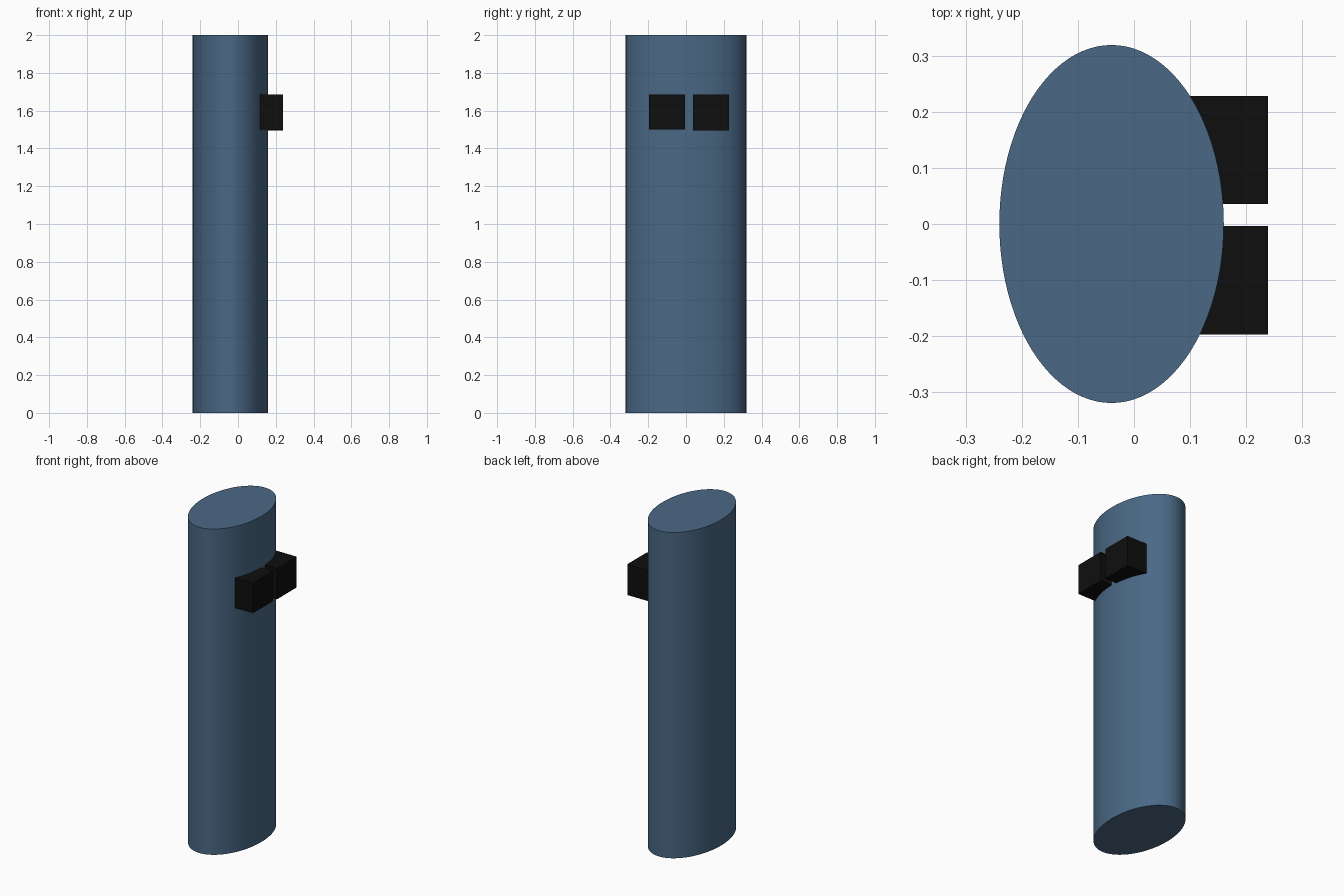
import bpy
import math

if "Cube" in bpy.data.objects:
    bpy.data.objects.remove(bpy.data.objects["Cube"])


def material(name, rgb):
    m = bpy.data.materials.new(name)
    m.diffuse_color = (*rgb, 1.0)
    m.use_nodes = True
    m.node_tree.nodes["Principled BSDF"].inputs["Base Color"].default_value = m.diffuse_color
    return m


blue = material("slate blue", (0.068, 0.14, 0.235))
black = material("black", (0.0045, 0.0045, 0.0045))


def finish(name, mat, scale):
    ob = bpy.context.object
    ob.name = name
    ob.scale = scale
    bpy.ops.object.transform_apply(location=False, rotation=False, scale=True)
    ob.data.materials.append(mat)
    return ob


def box(name, lo, hi, mat):
    centre = [(a + b) / 2 for a, b in zip(lo, hi)]
    bpy.ops.mesh.primitive_cube_add(size=1, location=centre)
    return finish(name, mat, [b - a for a, b in zip(lo, hi)])


# Oval column
bpy.ops.mesh.primitive_cylinder_add(vertices=96, radius=1, depth=2, location=(-0.04, 0, 1))
finish("oval_column", blue, (0.2, 0.319, 1))
bpy.ops.object.shade_smooth_by_angle(angle=math.radians(30))

# Two blocks set into the +x side
box("block_near", (0.046, -0.197, 1.5), (0.239, -0.004, 1.685), black)
box("block_far", (0.046, 0.036, 1.496), (0.239, 0.228, 1.685), black)
